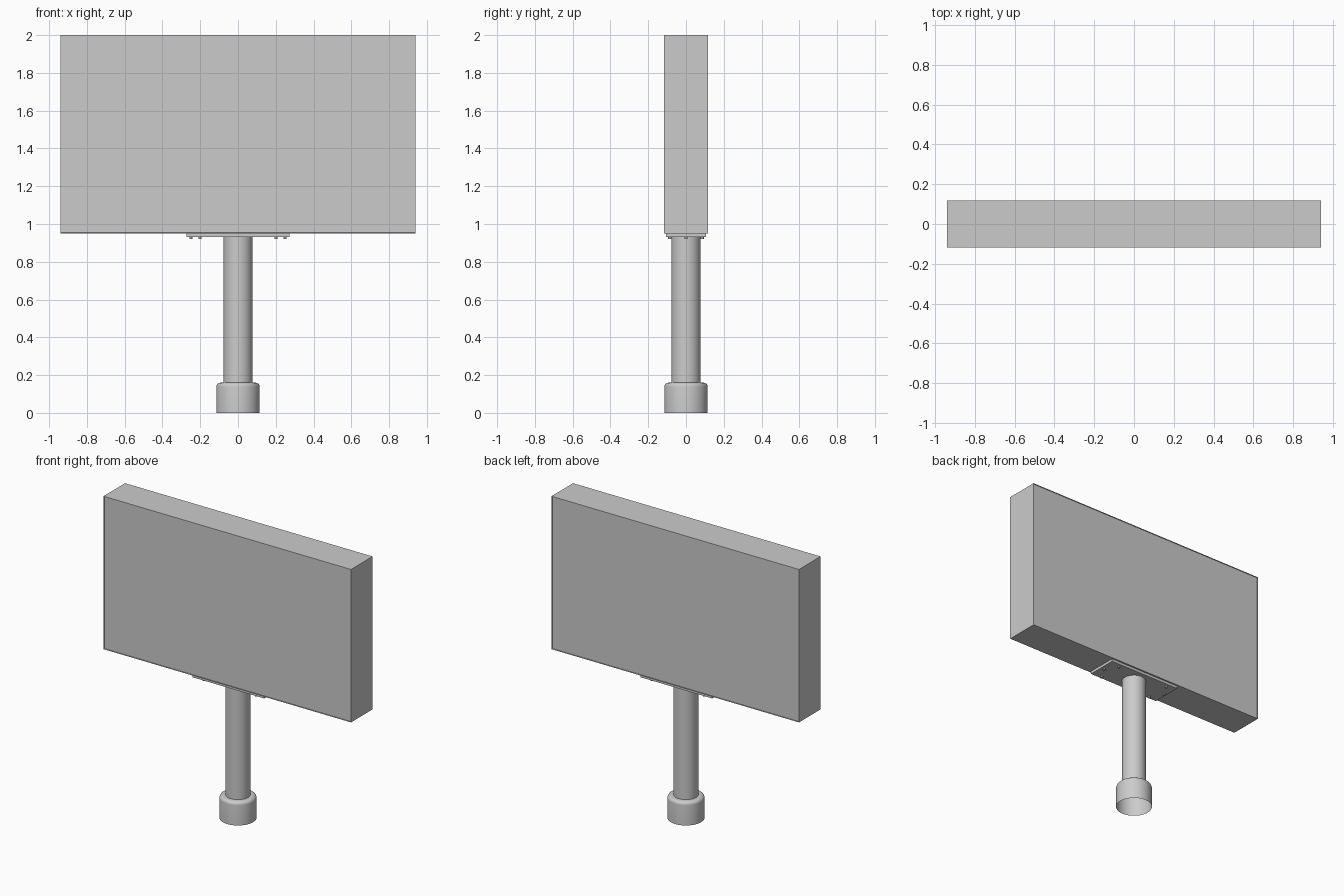
import bpy, bmesh, math

if "Cube" in bpy.data.objects:
    bpy.data.objects.remove(bpy.data.objects["Cube"])


def make_object(name, bm, smooth=False):
    bmesh.ops.recalc_face_normals(bm, faces=bm.faces)
    mesh = bpy.data.meshes.new(name)
    bm.to_mesh(mesh)
    bm.free()
    obj = bpy.data.objects.new(name, mesh)
    bpy.context.collection.objects.link(obj)
    if smooth:
        bpy.ops.object.select_all(action='DESELECT')
        obj.select_set(True)
        bpy.context.view_layer.objects.active = obj
        bpy.ops.object.shade_smooth_by_angle(angle=math.radians(35))
    return obj


def box(size, centre):
    bm = bmesh.new()
    bmesh.ops.create_cube(bm, size=1)
    bmesh.ops.scale(bm, vec=size, verts=bm.verts)
    bmesh.ops.translate(bm, vec=centre, verts=bm.verts)
    return bm


def lathe(name, profile, steps=48):
    bm = bmesh.new()
    verts = [bm.verts.new((r, 0, z)) for r, z in profile]
    edges = [bm.edges.new(p) for p in zip(verts, verts[1:])]
    bmesh.ops.spin(bm, geom=verts + edges, cent=(0, 0, 0), axis=(0, 0, 1),
                   angle=math.tau, steps=steps, use_duplicate=False)
    bmesh.ops.remove_doubles(bm, verts=bm.verts, dist=1e-5)
    return make_object(name, bm, True)


# Sign cabinet with a thin lip around both display faces
bm = box((1.88, 0.234, 1.05), (0, 0, 1.475))
bm.normal_update()
displays = [f for f in bm.faces if abs(f.normal.y) > 0.9]
bmesh.ops.inset_individual(bm, faces=displays, thickness=0.005)
for f in displays:
    step = f.normal * -0.004
    bmesh.ops.inset_individual(bm, faces=[f], thickness=0.0005)
    bmesh.ops.translate(bm, vec=step, verts=f.verts)
make_object("sign_cabinet", bm)

# Mounting plate under the cabinet
make_object("mounting_plate", box((0.545, 0.212, 0.018), (0, 0, 0.941)))

# Hex bolt heads on the plate
spots = [(sx * 0.2, sy * 0.085) for sx in (-1, 1) for sy in (-1, 1)]
spots += [(-0.25, 0), (0.25, 0)]
for i, (x, y) in enumerate(spots):
    bm = bmesh.new()
    bmesh.ops.create_cone(bm, cap_ends=True, segments=6, radius1=0.009,
                          radius2=0.009, depth=0.014)
    bmesh.ops.translate(bm, vec=(x, y, 0.927), verts=bm.verts)
    make_object(f"bolt_{i + 1}", bm)

# Round pole
lathe("pole", [(0.077, 0.155), (0.077, 0.935)])

# Hollow base collar with a rounded shoulder
shoulder = [(0.093 + 0.022 * math.cos(a), 0.138 + 0.022 * math.sin(a))
            for a in [math.radians(d) for d in range(0, 91, 15)]]
lathe("base_collar", [(0.115, 0)] + shoulder + [(0.077, 0.16)])
